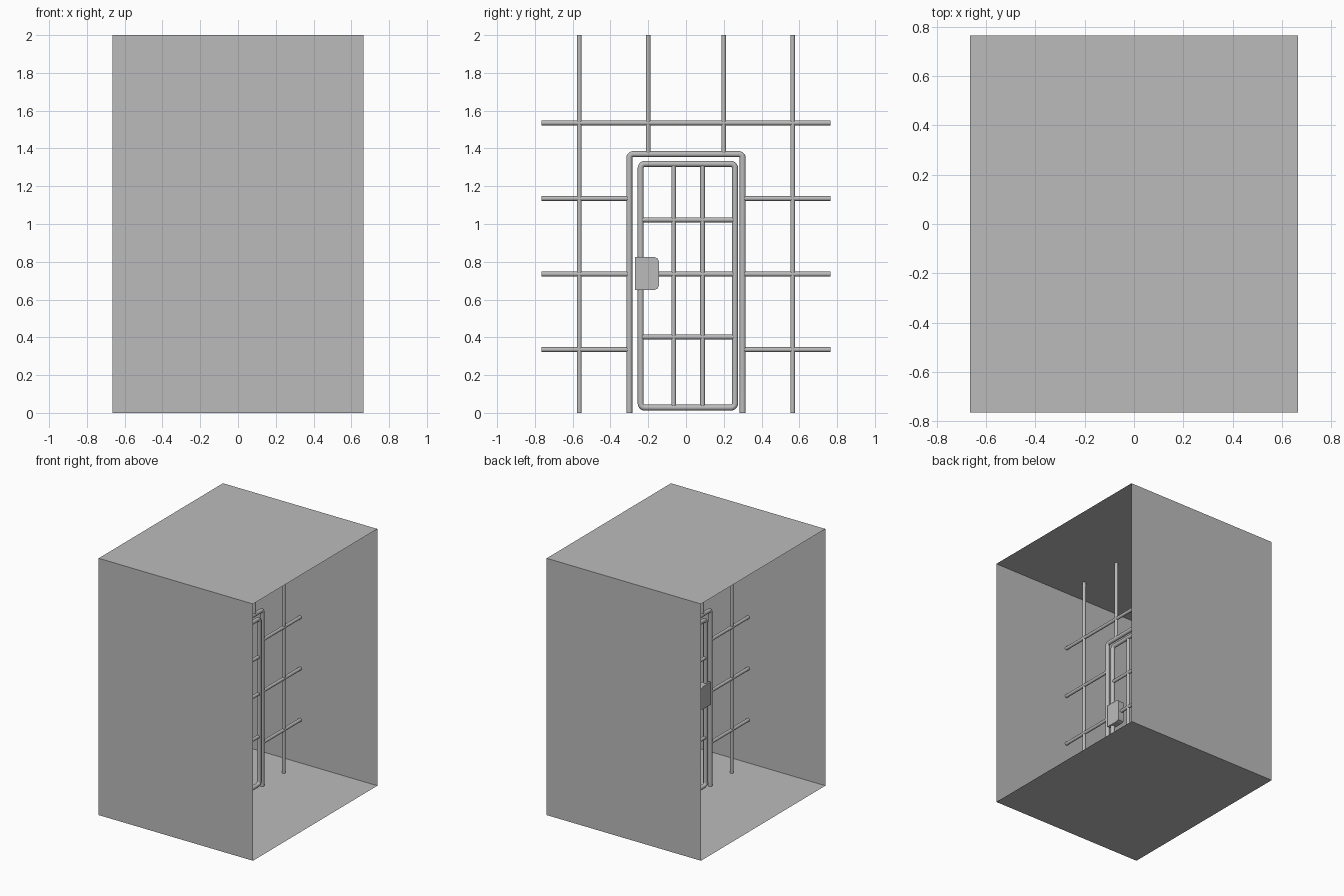
import bpy
import bmesh
import math
from mathutils import Vector

cube = bpy.data.objects.get("Cube")
if cube:
    bpy.data.objects.remove(cube, do_unlink=True)

grey = bpy.data.materials.new("plain grey")
grey.use_nodes = True
grey.diffuse_color = (0.5, 0.5, 0.5, 1)
grey.node_tree.nodes["Principled BSDF"].inputs["Base Color"].default_value = (0.5, 0.5, 0.5, 1)

HALF_X, HALF_Y, HEIGHT = 0.665, 0.765, 2.0
BAR, TUBE = 0.013, 0.016


def add_mesh(name, bm):
    mesh = bpy.data.meshes.new(name)
    bm.to_mesh(mesh)
    bm.free()
    mesh.materials.append(grey)
    obj = bpy.data.objects.new(name, mesh)
    bpy.context.collection.objects.link(obj)
    return obj


def rounded(points, radius, closed, steps=5):
    """Replace the inner corners of a (y, z) path with small arcs."""
    pts = [Vector(p) for p in points]
    path = []
    for i, p in enumerate(pts):
        if not closed and i in (0, len(pts) - 1):
            path.append(p)
            continue
        a = (pts[i - 1] - p).normalized() * radius
        b = (pts[(i + 1) % len(pts)] - p).normalized() * radius
        for k in range(steps + 1):
            t = k / steps * math.pi / 2
            path.append(p + a * (1 - math.sin(t)) + b * (1 - math.cos(t)))
    return path


def tube(name, path, radius, closed=False):
    """Round tube along a (y, z) path in the plane x = 0."""
    curve = bpy.data.curves.new(name, "CURVE")
    curve.dimensions = "3D"
    curve.bevel_depth = radius
    curve.bevel_resolution = 4
    curve.use_fill_caps = True
    spline = curve.splines.new("POLY")
    spline.points.add(len(path) - 1)
    for point, (y, z) in zip(spline.points, path):
        point.co = (0, y, z, 1)
    spline.use_cyclic_u = closed
    curve.materials.append(grey)
    obj = bpy.data.objects.new(name, curve)
    bpy.context.collection.objects.link(obj)
    bpy.ops.object.select_all(action="DESELECT")
    obj.select_set(True)
    bpy.context.view_layer.objects.active = obj
    bpy.ops.object.convert(target="MESH")
    bpy.ops.object.shade_smooth_by_angle(angle=math.radians(40))


# Room shell: thin floor, ceiling and two walls, open at both x ends
bm = bmesh.new()
corners = [(-HALF_Y, 0), (HALF_Y, 0), (HALF_Y, HEIGHT), (-HALF_Y, HEIGHT)]
rings = [[bm.verts.new((x, y, z)) for y, z in corners] for x in (-HALF_X, HALF_X)]
for i in range(4):
    j = (i + 1) % 4
    bm.faces.new((rings[0][i], rings[0][j], rings[1][j], rings[1][i]))
add_mesh("room_shell", bm)

# Fixed grille on both sides of and above the doorway
for side, label in ((-1, "front"), (1, "back")):
    tube(f"{label}_upright_bar", [(side * 0.565, 0), (side * 0.565, HEIGHT)], BAR)
    tube(f"{label}_upper_bar", [(side * 0.2, 1.37), (side * 0.2, HEIGHT)], BAR)
    for z in (0.335, 0.735, 1.135):
        tube(f"{label}_cross_bar", [(side * HALF_Y, z), (side * 0.298, z)], BAR)
tube("top_cross_bar", [(-HALF_Y, 1.535), (HALF_Y, 1.535)], BAR)

# Door surround
tube("door_surround",
     rounded([(-0.3, 0), (-0.3, 1.37), (0.3, 1.37), (0.3, 0)], 0.02, False), TUBE)

# Door leaf with its bars
LEFT, RIGHT, LOW, HIGH = -0.24, 0.26, 0.028, 1.318
tube("door_frame",
     rounded([(LEFT, LOW), (RIGHT, LOW), (RIGHT, HIGH), (LEFT, HIGH)], 0.022, True),
     TUBE, True)
for y in (-0.065, 0.088):
    tube("door_upright_bar", [(y, LOW), (y, HIGH)], BAR)
for z in (0.402, 0.735, 1.022):
    tube("door_cross_bar", [(LEFT, z), (RIGHT, z)], BAR)

# Lock box with two rounded corners
bm = bmesh.new()
bmesh.ops.create_cube(bm, size=1)
bmesh.ops.scale(bm, verts=bm.verts, vec=(0.05, 0.126, 0.176))
bmesh.ops.translate(bm, verts=bm.verts, vec=(0, -0.206, 0.738))
outer = [e for e in bm.edges
         if all(v.co.y > -0.2 for v in e.verts)
         and abs(e.verts[0].co.x - e.verts[1].co.x) > 0.01]
bmesh.ops.bevel(bm, geom=outer, offset=0.026, segments=2, affect="EDGES", profile=0.5)
add_mesh("lock_box", bm)
